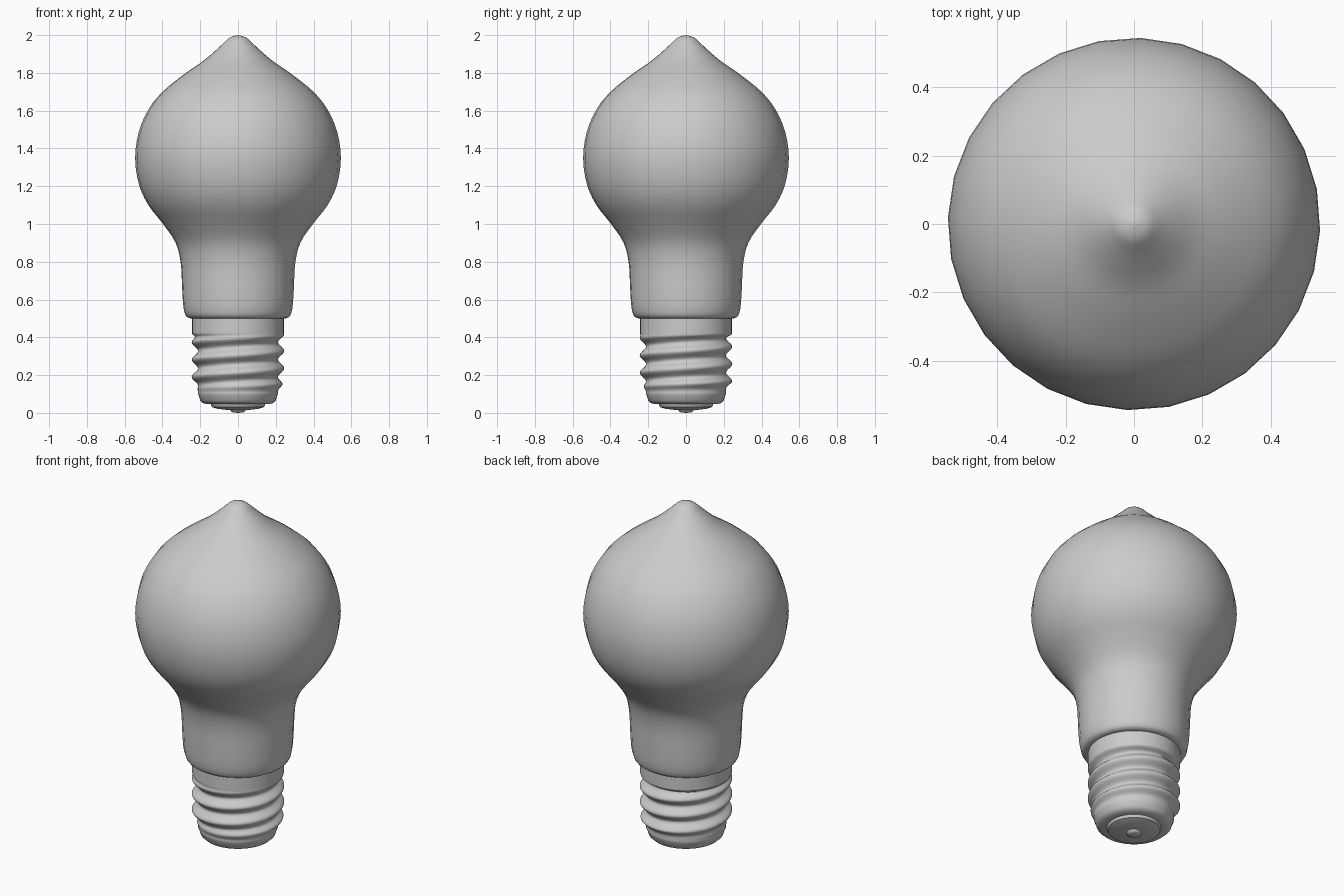
import bpy, bmesh, math

cube = bpy.data.objects.get("Cube")
if cube:
    bpy.data.objects.remove(cube)

grey = bpy.data.materials.new("plain grey")
grey.use_nodes = True
colour = (0.6, 0.6, 0.6, 1)
grey.diffuse_color = colour
grey.node_tree.nodes["Principled BSDF"].inputs["Base Color"].default_value = colour


def smooth_profile(points, steps):
    """Catmull-Rom curve through (radius, height) points."""
    p = [points[0]] + points + [points[-1]]
    out = []
    for a, b, c, d in zip(p, p[1:], p[2:], p[3:]):
        for i in range(steps):
            t = i / steps
            out.append(tuple(
                b[k] + 0.5 * t * (c[k] - a[k] + t * (2 * a[k] - 5 * b[k] + 4 * c[k] - d[k]
                                  + t * (3 * (b[k] - c[k]) + d[k] - a[k])))
                for k in (0, 1)))
    return out + [points[-1]]


def lathe(name, profile, sides, start=0.0, offset=None, angle=35):
    """Spin a bottom-to-top profile; offset(angle, z) adds to the radius."""
    bm = bmesh.new()
    rings = []
    for r, z in profile:
        if r < 1e-5:
            rings.append([bm.verts.new((0, 0, z))] * sides)
            continue
        ring = []
        for i in range(sides):
            a = start + math.tau * i / sides
            q = r + (offset(a, z) if offset else 0)
            ring.append(bm.verts.new((q * math.cos(a), q * math.sin(a), z)))
        rings.append(ring)
    for low, high in zip(rings, rings[1:]):
        for i in range(sides):
            j = (i + 1) % sides
            corners = list(dict.fromkeys((low[i], low[j], high[j], high[i])))
            bm.faces.new(corners)
    mesh = bpy.data.meshes.new(name)
    bm.to_mesh(mesh)
    bm.free()
    mesh.materials.append(grey)
    obj = bpy.data.objects.new(name, mesh)
    bpy.context.collection.objects.link(obj)
    bpy.ops.object.select_all(action="DESELECT")
    obj.select_set(True)
    bpy.context.view_layer.objects.active = obj
    bpy.ops.object.shade_smooth_by_angle(angle=math.radians(angle))
    return obj


def fade(low, high, x):
    t = min(max((x - low) / (high - low), 0), 1)
    return t * t * (3 - 2 * t)


# Glass bulb with drawn-out tip and narrow neck
bulb = [(0.25, 0.5), (0.275, 0.512), (0.289, 0.56), (0.296, 0.66), (0.303, 0.79),
        (0.33, 0.9), (0.397, 1.0), (0.475, 1.1), (0.525, 1.21), (0.545, 1.35),
        (0.525, 1.49), (0.475, 1.605), (0.4, 1.7), (0.28, 1.797), (0.18, 1.866),
        (0.09, 1.945), (0.045, 1.986), (0.0, 2.0)]
lathe("glass_bulb", [(0.0, 0.5)] + smooth_profile(bulb, 3), 28, math.radians(-2), angle=50)

# Screw base with a right-handed thread under a plain collar
PITCH, CREST = 0.092, 0.328


def thread(a, z):
    phase = (z - CREST) / PITCH - a / math.tau
    ridge = 0.5 + 0.5 * math.cos(math.tau * phase)
    collar = fade(0.395, 0.42, z)
    ridge = ridge * (1 - collar) + 0.95 * collar
    return 0.033 * ridge * fade(0.11, 0.17, z)


rows = 70
shell = [(0.0, 0.046), (0.165, 0.046), (0.185, 0.052), (0.2, 0.066), (0.207, 0.09)]
shell += [(0.212, 0.1 + 0.4 * i / rows) for i in range(rows + 1)]
lathe("screw_base", shell, 48, offset=thread, angle=60)

# Stepped insulator and the contact button underneath
lathe("insulator", [(0.0, 0.014), (0.06, 0.016), (0.11, 0.022), (0.138, 0.031),
                    (0.145, 0.048), (0.0, 0.05)], 32)
lathe("contact_button", [(0.0, 0.0), (0.025, 0.002), (0.038, 0.008), (0.042, 0.018),
                         (0.0, 0.02)], 24, angle=50)
